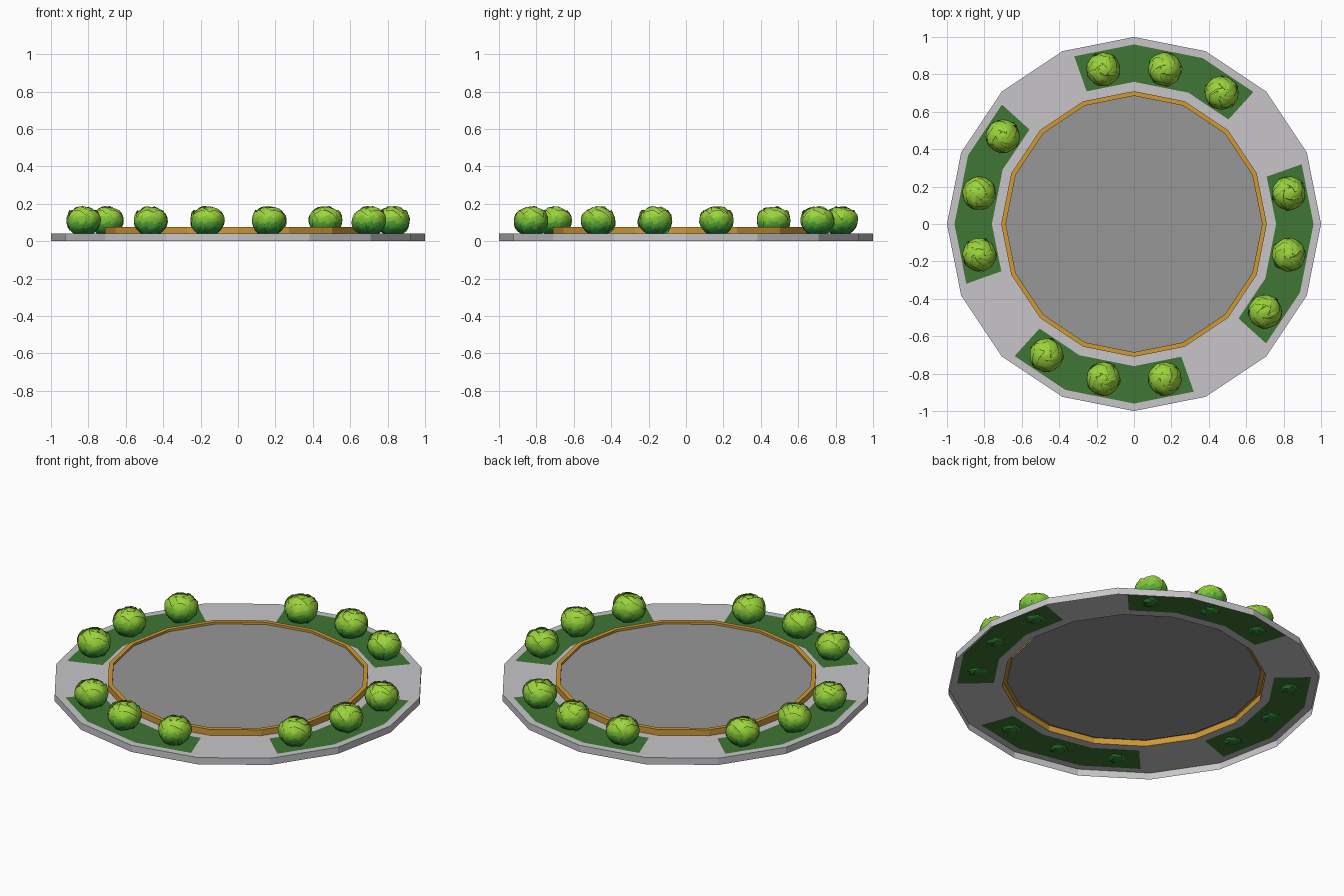
import bpy, math, random
from mathutils import Vector, Matrix

if "Cube" in bpy.data.objects:
    bpy.data.objects.remove(bpy.data.objects["Cube"])

random.seed(4)
SIDES = 16
TOP = 0.04


def material(name, r, g, b):
    m = bpy.data.materials.new(name)
    m.diffuse_color = (r, g, b, 1)
    m.use_nodes = True
    m.node_tree.nodes["Principled BSDF"].inputs["Base Color"].default_value = m.diffuse_color
    return m


STONE = material("light_stone", 0.57, 0.56, 0.58)
FLOOR = material("grey_floor", 0.31, 0.31, 0.31)
GOLD = material("gold_trim", 0.62, 0.32, 0.035)
BED = material("bed_green", 0.05, 0.18, 0.035)
LEAVES = [material("leaf_deep_green", 0.03, 0.26, 0.04),
          material("leaf_mid_green", 0.09, 0.40, 0.04),
          material("leaf_bright_green", 0.21, 0.55, 0.04),
          material("leaf_lime", 0.33, 0.66, 0.045)]


def make(name, verts, faces, mats, indices=None):
    me = bpy.data.meshes.new(name)
    me.from_pydata(verts, [], faces)
    for m in mats:
        me.materials.append(m)
    if indices:
        me.polygons.foreach_set("material_index", indices)
    me.update()
    ob = bpy.data.objects.new(name, me)
    bpy.context.collection.objects.link(ob)
    return ob


def rim(k, t, r, z):
    """Point at fraction t along side k of a 16-sided ring."""
    a, b = (Vector((math.cos(i * math.tau / SIDES), math.sin(i * math.tau / SIDES), 0))
            for i in (k, k + 1))
    p = a.lerp(b, t) * r
    return (p.x, p.y, z)


def ring(name, profile, splits, mats, rule=lambda k, i, j: 0):
    """Sweep an (r, z) profile round the polygon, colouring faces by rule."""
    verts, faces, idx = [], [], []
    cols = [(k, t) for k in range(SIDES) for t in splits[:-1]]
    n, m = len(cols), len(profile)
    for k, t in cols:
        verts += [rim(k, t, r, z) for r, z in profile]
    for c in range(n):
        d = (c + 1) % n
        for j in range(m - 1):
            faces.append((c * m + j, c * m + j + 1, d * m + j + 1, d * m + j))
            idx.append(rule(cols[c][0], c % (len(splits) - 1), j))
    return make(name, verts, faces, mats, idx)


# Stone walkway: open-bottomed shell with four planting beds in its top
def bed_rule(k, i, j):
    spans = {2: (1, 2), 3: (0, 1, 2), 0: (0, 1)}
    return 1 if j == 1 and i in spans.get(k % 4, ()) else 0


ring("walkway", [(0.71, TOP), (0.76, TOP), (0.96, TOP), (1.0, TOP), (1.0, 0)],
     [0, 0.13, 0.87, 1], [STONE, BED], bed_rule)

# Raised gold kerb and the central floor
ring("kerb", [(0.685, 0.062), (0.685, 0.075), (0.71, 0.075), (0.71, TOP)], [0, 1], [GOLD])
make("central_floor", [rim(k, 0, 0.685, 0.062) for k in range(SIDES)],
     [tuple(range(SIDES))], [FLOOR])


# Leafy round plants: a core wrapped in slanted, overlapping leaves
def plant(name, centre):
    verts, faces = [], []

    def grid(rows, cols, fn):
        base = len(verts)
        for i in range(rows + 1):
            for j in range(cols + 1):
                verts.append(fn(i / rows, j / cols))
        for i in range(rows):
            for j in range(cols):
                a = base + i * (cols + 1) + j
                faces.append((a, a + 1, a + cols + 2, a + cols + 1))

    def sphere_point(lon, lat, r):
        return Vector((math.cos(lat) * math.cos(lon) * r,
                       math.cos(lat) * math.sin(lon) * r,
                       math.sin(lat) * r * 0.88))

    # core
    grid(10, 16, lambda u, v: sphere_point(v * math.tau, (u - 0.5) * math.pi, 0.083))

    # leaf tiers: count, lowest and highest latitude, half width, radius
    for count, lo, hi, width, rad in ((5, -80, 38, 50, 0.089), (5, -35, 84, 46, 0.085)):
        start = random.uniform(0, math.tau)
        for n in range(count):
            turn = Matrix.Rotation(start + n * math.tau / count + random.uniform(-0.2, 0.2), 3, 'Z')
            slant = Matrix.Rotation(math.radians(random.uniform(12, 28)), 3, 'X')
            phase = random.uniform(0, 6)

            def leaf(u, v):
                s = v * 2 - 1
                w = math.radians(width) * (0.25 + 0.75 * math.sin(math.pi * (0.12 + 0.8 * u)))
                tip = 7 * (1 - s * s) * u
                lat = math.radians(min(88, lo + (hi - lo) * u + tip))
                flare = 0.003 * s * s + 0.004 * u ** 4
                wave = 0.0022 * abs(s) * math.sin(9 * u + phase) + 0.002 * u * math.sin(7 * s + phase)
                return turn @ slant @ sphere_point(s * w, lat, rad + flare + wave)
            grid(8, 7, leaf)

    # greens get lighter with height
    idx = []
    for f in faces:
        z = sum(verts[i].z for i in f) / 4
        idx.append(0 if z < -0.036 else 1 if z < -0.008 else 2 if z < 0.022 else 3)
    ob = make(name, verts, faces, LEAVES, idx)
    ob.location = centre
    for p in ob.data.polygons:
        p.use_smooth = True


for k in range(SIDES):
    if k % 4 != 1:
        x, y, _ = rim(k, 0.5, 0.86, 0)
        plant(f"leafy_plant_{k}", (x, y, 0.108))
